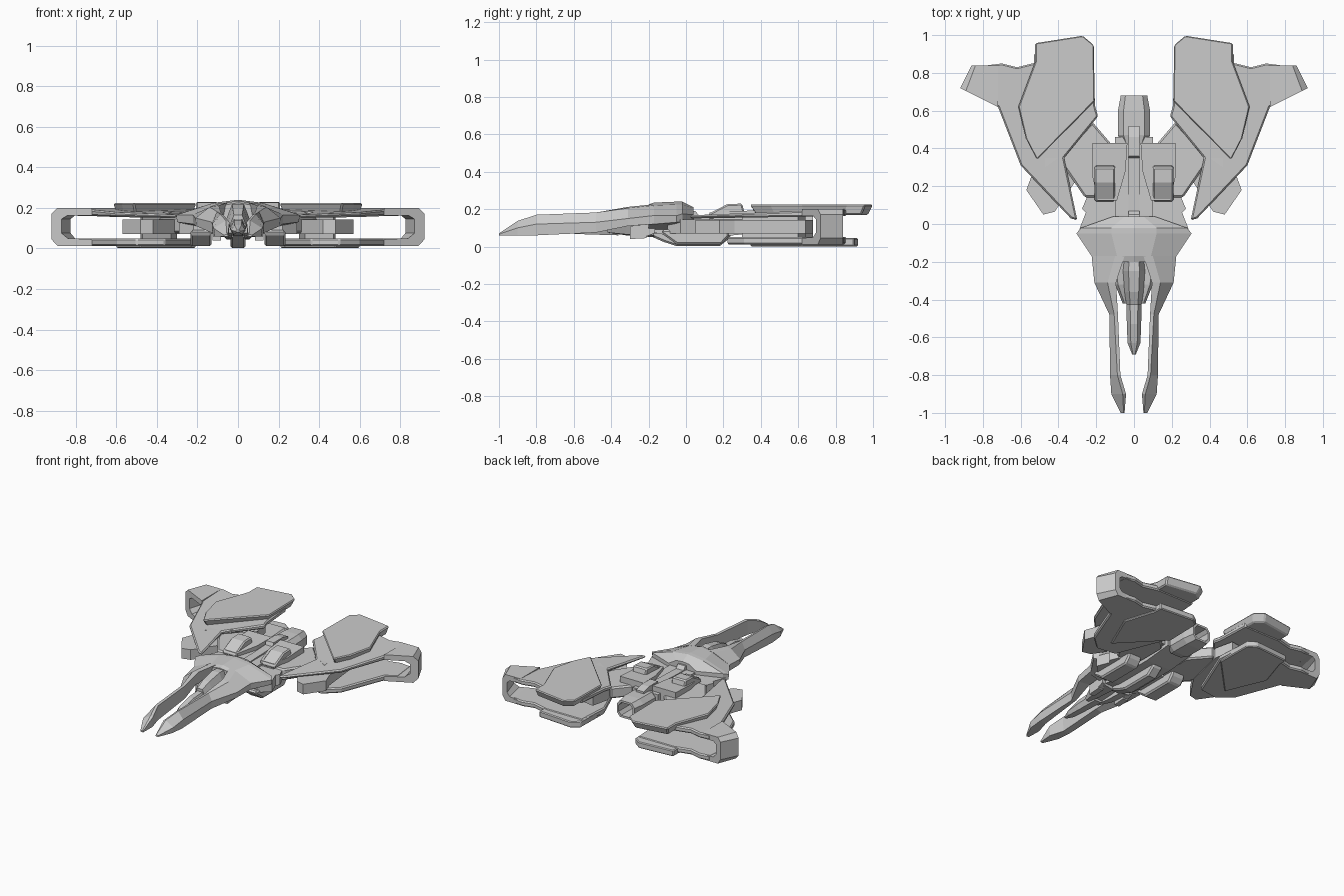
import bpy, bmesh, math


def finish(name, bm, mirror, bevel=0):
    bmesh.ops.recalc_face_normals(bm, faces=bm.faces)
    me = bpy.data.meshes.new(name)
    bm.to_mesh(me)
    bm.free()
    ob = bpy.data.objects.new(name, me)
    bpy.context.collection.objects.link(ob)
    if bevel:
        b = ob.modifiers.new("chamfer", "BEVEL")
        b.width, b.segments, b.limit_method = bevel, 1, "ANGLE"
        b.angle_limit = math.radians(40)
    if mirror:
        ob.modifiers.new("mirror", "MIRROR").use_mirror_merge = False
    return ob


def loft(name, rings, mirror=True, bevel=0):
    """Skin a list of equal-length 3D rings and cap both ends."""
    bm = bmesh.new()
    rows = [[bm.verts.new(p) for p in r] for r in rings]
    n = len(rows[0])
    for a, b in zip(rows, rows[1:]):
        for i in range(n):
            j = (i + 1) % n
            bm.faces.new((a[i], a[j], b[j], b[i]))
    bm.faces.new(rows[0])
    bm.faces.new(rows[-1])
    return finish(name, bm, mirror, bevel)


def plan(name, pts, bottom, top, mirror=True, bevel=0, shrink=1.0):
    """Extrude a top-view outline; bottom/top are (height, slope along y)."""
    cx = sum(p[0] for p in pts) / len(pts)
    cy = sum(p[1] for p in pts) / len(pts)
    low = [(cx + (x - cx) * shrink, cy + (y - cy) * shrink) for x, y in pts]
    return loft(name, [[(x, y, bottom[0] + bottom[1] * y) for x, y in low],
                       [(x, y, top[0] + top[1] * y) for x, y in pts]], mirror, bevel)


def side(name, pts, x0, x1, mirror=True, bevel=0):
    """Extrude a side-view (y, z) outline from x0 to x1."""
    return loft(name, [[(x, y, z) for y, z in pts] for x in (x0, x1)], mirror, bevel)


def sections(name, rows, mirror=True):
    """Loft (y, [(x, z)...]) cross-sections."""
    return loft(name, [[(x, y, z) for x, z in r] for y, r in rows], mirror)


# Wings: upper and lower decks with armour plates
upper = [(.30, .02), (.335, .03), (.60, .31), (.72, .62), (.80, .67), (.78, .84), (.70, .85),
         (.62, .83), (.50, .86), (.22, .86), (.205, .62), (.19, .57), (.37, .35)]
plan("upper_wing", upper, (.15, .015), (.166, .04), bevel=.008)
plan("upper_wing_plate", [(.205, .65), (.515, .335), (.575, .45), (.615, .62), (.525, .86),
     (.525, .96), (.27, 1.0), (.21, .95)], (.168, 0), (.224, 0), bevel=.008, shrink=.9)
lower = [(.36, .24), (.50, .22), (.60, .31), (.72, .62), (.80, .67), (.78, .84), (.70, .85),
         (.62, .83), (.50, .86), (.22, .86), (.205, .62)]
plan("lower_wing", lower, (.012, 0), (.05, 0), bevel=.008)
plan("lower_wing_plate", [(.21, .62), (.48, .34), (.60, .62), (.53, .84), (.53, .90),
     (.27, .92), (.215, .88)], (.001, 0), (.045, 0), bevel=.006)

# Wingtip loop joining both decks
loop = [(.72, .20), (.89, .20), (.92, .17), (.92, .045), (.89, .012), (.72, .012),
        (.72, .045), (.84, .05), (.87, .075), (.87, .145), (.84, .163), (.72, .163)]
loft("wingtip_loop", [[(x, .62 + (x - .72) * .5, z) for x, z in loop],
                      [(.72 + (x - .72) * .7, .84, z) for x, z in loop]])

# Block sandwiched between the decks
plan("wing_core", [(.30, .24), (.42, .065), (.48, .05), (.57, .18), (.54, .26), (.50, .64),
     (.26, .68), (.23, .55)], (.07, 0), (.142, 0))
plan("wing_core_riser", [(.33, .40), (.47, .30), (.48, .60), (.30, .64)], (.03, 0), (.18, 0))

# Pylons from hull to wings
plan("pylon", [(.10, .40), (.22, .54), (.39, .36), (.37, .30), (.26, .14), (.10, .14)],
     (.075, 0), (.155, 0), bevel=.01)

# Hood over the front hull
sections("hood", [
    (.04, [(0, .21), (.05, .205), (.11, .17), (.11, .13), (.05, .10), (0, .10)]),
    (-.02, [(0, .24), (.12, .225), (.28, .175), (.28, .13), (.12, .10), (0, .10)]),
    (-.05, [(0, .24), (.12, .225), (.305, .165), (.30, .13), (.12, .09), (0, .09)]),
    (-.17, [(0, .235), (.09, .22), (.225, .165), (.22, .12), (.10, .09), (0, .09)]),
    (-.20, [(0, .225), (.06, .215), (.21, .165), (.21, .12), (.10, .09), (0, .09)])])

# Forward prongs
sections("prong", [
    (-.17, [(.05, .226), (.10, .22), (.224, .166), (.22, .12), (.07, .12)]),
    (-.31, [(.095, .212), (.14, .205), (.21, .15), (.205, .11), (.115, .12)]),
    (-.48, [(.085, .18), (.105, .182), (.13, .13), (.125, .075), (.085, .09)]),
    (-.80, [(.072, .165), (.088, .17), (.127, .12), (.125, .06), (.075, .06)]),
    (-.90, [(.042, .13), (.06, .137), (.12, .10), (.115, .06), (.045, .06)]),
    (-1.0, [(.05, .066), (.055, .07), (.07, .066), (.07, .058), (.05, .058)])])


def hexa(w, z0, z1):
    m = z0 + (z1 - z0) * .45
    return [(-w * .5, z1), (w * .5, z1), (w, m), (w * .6, z0), (-w * .6, z0), (-w, m)]


# Cockpit, beak and side cheeks
sections("cockpit", [(y, hexa(w, a, b)) for y, w, a, b in (
    (-.17, .05, .09, .215), (-.25, .058, .085, .218), (-.36, .05, .075, .195),
    (-.43, .04, .07, .165))], False)
sections("beak", [(y, hexa(w, a, b)) for y, w, a, b in (
    (-.36, .042, .06, .15), (-.53, .038, .065, .14), (-.63, .034, .07, .115),
    (-.69, .01, .08, .09))], False)
sections("cheek", [
    (-.17, [(.03, .14), (.10, .15), (.13, .12), (.10, .06), (.03, .05)]),
    (-.32, [(.04, .13), (.085, .14), (.10, .11), (.08, .065), (.03, .06)]),
    (-.42, [(.035, .10), (.05, .11), (.06, .09), (.05, .075), (.03, .075)])])
side("chin_pod", [(-.30, .04), (-.30, .11), (-.16, .12), (-.17, .07), (-.21, .055), (-.21, .045)],
     .085, .125)

# Hull core, keel and belly pods
side("hull_core", [(-.20, .08), (-.20, .15), (.05, .16), (.46, .16), (.46, .08), (.25, .06), (-.10, .06)],
     -.10, .10, False)
side("keel", [(-.20, .06), (-.12, .025), (-.05, .002), (.18, .002), (.24, .05), (.24, .08), (-.20, .08)],
     -.038, .038, False, .012)
side("belly_pod", [(-.13, .07), (-.05, .012), (.19, .012), (.23, .055), (.23, .09), (-.13, .09)],
     .13, .235, bevel=.012)
plan("side_spar", [(.09, -.08), (.09, .12), (.16, .16), (.25, .14), (.275, .08), (.255, .06),
     (.29, -.03), (.22, -.10)], (.07, 0), (.145, 0))

# Dorsal shoulder blocks and spine
plan("shoulder_base", [(.035, .43), (.22, .43), (.22, .25), (.19, .125), (.09, .125), (.045, .28)],
     (.10, 0), (.175, .05))
side("shoulder_block", [(.12, .15), (.12, .175), (.22, .226), (.30, .23), (.31, .19), (.31, .15)],
     .10, .208, bevel=.008)
side("spine_front", [(-.02, .14), (-.02, .20), (.05, .19), (.07, .165), (.36, .175), (.36, .14)],
     -.03, .03, False)
side("spine_fin", [(.34, .15), (.36, .20), (.46, .20), (.52, .185), (.52, .15)], -.03, .03, False)


# Rear engine: open octagonal nozzle
def octo(y, w, h):
    c = .108
    return [(sx * w * a, y, c + sz * h * b) for sx, sz, a, b in (
        (1, 1, 1, .5), (1, 1, .65, 1), (-1, 1, .65, 1), (-1, 1, 1, .5),
        (-1, -1, 1, .5), (-1, -1, .65, 1), (1, -1, .65, 1), (1, -1, 1, .5))]


loft("engine_nozzle", [octo(.42, .06, .05), octo(.47, .085, .062), octo(.60, .085, .065),
     octo(.68, .07, .06), octo(.68, .055, .046), octo(.50, .055, .046)], False)
